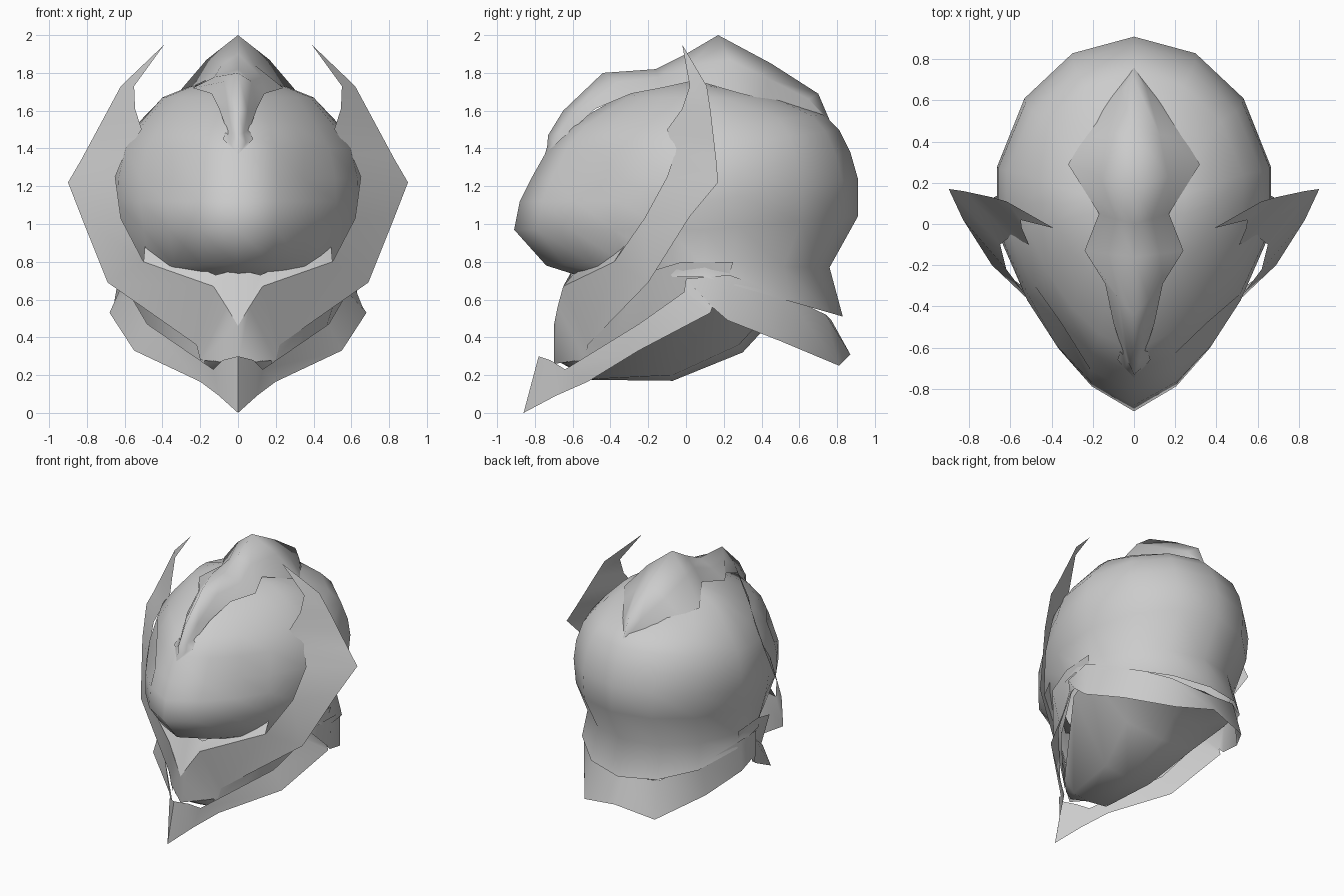
import bpy, bmesh, math


def loft(name, rows, angle=50):
    """Skin rows of right-half points, mirror across x = 0, smooth shade."""
    bm = bmesh.new()
    for s in (1, -1):
        grid = [[bm.verts.new((s * x, y, z)) for x, y, z in row] for row in rows]
        for a, b in zip(grid, grid[1:]):
            for i in range(len(a) - 1):
                quad = [a[i], a[i + 1], b[i + 1], b[i]]
                bm.faces.new(quad if s == 1 else quad[::-1])
    bmesh.ops.remove_doubles(bm, verts=bm.verts, dist=0.0005)
    bmesh.ops.dissolve_degenerate(bm, edges=bm.edges, dist=0.0001)
    bmesh.ops.recalc_face_normals(bm, faces=bm.faces)
    me = bpy.data.meshes.new(name)
    bm.to_mesh(me)
    bm.free()
    me.shade_smooth()
    me.set_sharp_from_angle(angle=math.radians(angle))
    ob = bpy.data.objects.new(name, me)
    bpy.context.collection.objects.link(ob)
    return ob


# Skull and face shell: one plan outline scaled through stacked levels
plan = [(0, 1), (.45, .9), (.8, .63), (1, .22), (1, 0), (.96, -.2),
        (.78, -.48), (.57, -.7), (.32, -.88), (0, -1)]
# front z, back z, front y, back y, half width
levels = [(.72, .51, -.55, .83, .62), (.78, .77, -.74, .76, .60),
          (.97, 1.04, -.91, .91, .64), (1.12, 1.24, -.88, .91, .665),
          (1.24, 1.38, -.82, .87, .66), (1.40, 1.50, -.73, .81, .62),
          (1.52, 1.58, -.62, .73, .53), (1.67, 1.66, -.36, .52, .40),
          (1.73, 1.71, -.18, .32, .25), (1.77, 1.77, .05, .05, 0)]
shell = []
for n, (zf, zb, yf, yb, w) in enumerate(levels):
    cy = 0.1 if w else 0.05
    row = []
    for k, (px, py) in enumerate(plan):
        y = cy + (py * (yb - cy) if py > 0 else -py * (yf - cy))
        x = px * w
        if n == 4 and k == 7:            # shallow eye dent
            x, y = x * .92, y + .06
        row.append((x, y, zf + (zb - zf) * max(0, py)))
    shell.append(row)
loft("head_shell", shell, 80)

# Crest plate: centre y, centre z, edge x, edge y, edge z
crest = [(.76, 1.55, .02, .74, 1.55), (.70, 1.69, .12, .60, 1.62),
         (.45, 1.85, .24, .42, 1.66), (.17, 2.0, .32, .29, 1.69),
         (0, 1.90, .17, .05, 1.76),
         (-.16, 1.82, .24, -.13, 1.72), (-.44, 1.80, .14, -.29, 1.69),
         (-.65, 1.60, .10, -.48, 1.61), (-.73, 1.47, .06, -.60, 1.50),
         (-.735, 1.41, .08, -.66, 1.45), (-.75, 1.36, 0, -.75, 1.36)]
loft("crest", [[(0, yc, zc), (xe * .52, (yc + ye) / 2, ze + (zc - ze) * .58),
                (xe, ye, ze)] for yc, zc, xe, ye, ze in crest], 120)

# Side wings sweeping down into the chin guard (inner edge, outer edge)
loft("wing_and_chin_guard", [
    [(.39, -.02, 1.95), (.39, -.02, 1.95)],
    [(.55, .02, 1.73), (.62, .11, 1.73)],
    [(.545, -.02, 1.61), (.69, .13, 1.60)],
    [(.51, -.10, 1.50), (.76, .145, 1.47)],
    [(.60, -.06, 1.37), (.83, .16, 1.34)],
    [(.65, -.10, 1.25), (.90, .17, 1.22)],
    [(.62, -.22, 1.03), (.83, .02, 1.04)],
    [(.50, -.38, .80), (.69, -.20, .69)],
    [(.13, -.65, .67), (.22, -.52, .36)],
    [(.06, -.68, .56), (.20, -.53, .28)],
    [(0, -.70, .46), (0, -.70, .26)]], 80)

# Cheek panel behind the wing, closing the gap down to the collar
loft("cheek_panel", [
    [(.62, .25, .80), (.60, .22, .70)],
    [(.60, -.02, .80), (.57, 0, .62)],
    [(.56, -.22, .74), (.46, -.24, .43)],
    [(.40, -.40, .54), (.30, -.42, .33)],
    [(.20, -.52, .38), (.17, -.55, .24)]], 80)

# Lip strip between the face and the chin guard
loft("lip", [
    [(.49, -.31, .91), (.50, -.38, .80)],
    [(.12, -.60, .73), (.13, -.65, .67)],
    [(0, -.60, .76), (0, -.70, .46)]])

# Collar band from the front point round to the back (top edge, bottom edge)
loft("collar", [
    [(0, -.78, .30), (0, -.86, 0)],
    [(.08, -.72, .28), (.10, -.69, .09)],
    [(.13, -.64, .23), (.20, -.52, .165)],
    [(.48, -.25, .47), (.55, -.25, .33)],
    [(.58, -.01, .64), (.68, .13, .53)],
    [(.60, 0, .71), (.66, .14, .56)],
    [(.63, .23, .73), (.63, .22, .49)],
    [(.50, .53, .62), (.52, .50, .38)],
    [(.28, .74, .52), (.30, .81, .25)],
    [(0, .77, .49), (0, .87, .31)]], 60)

# Neck underside (centre, middle, edge)
loft("neck_underside", [
    [(0, -.69, .28), (.10, -.62, .27), (.19, -.53, .29)],
    [(0, -.50, .175), (.15, -.48, .18), (.27, -.42, .33)],
    [(0, -.07, .17), (.20, -.07, .20), (.55, 0, .60)],
    [(0, .30, .32), (.30, .28, .36), (.60, .22, .66)],
    [(0, .42, .45), (.30, .40, .50), (.50, .50, .60)],
    [(0, .77, .50), (.20, .75, .50), (.30, .72, .53)]], 80)
